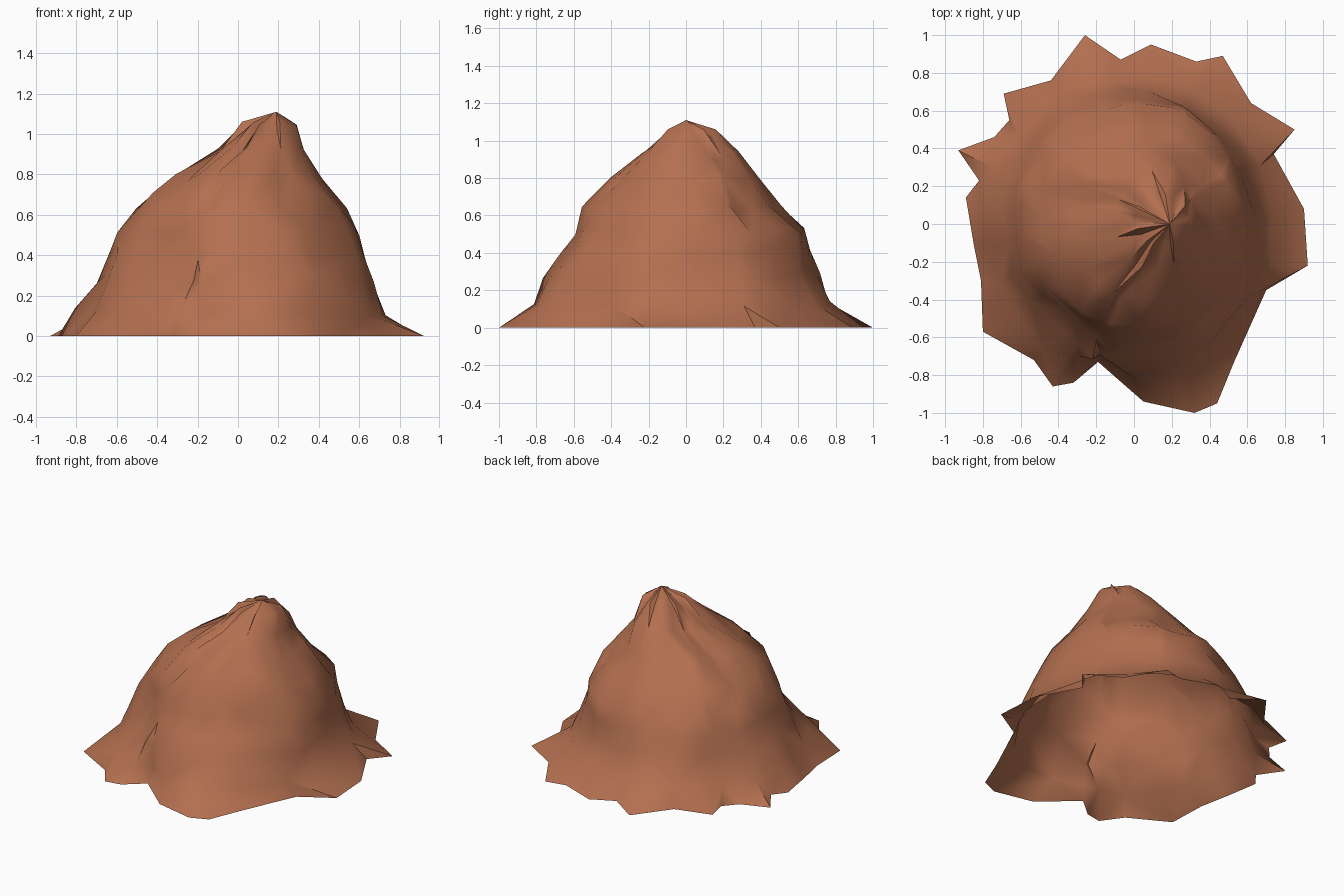
import bpy, math, random
from mathutils import Vector, noise

random.seed(4)
default = bpy.data.objects.get("Cube")
if default:
    bpy.data.objects.remove(default, do_unlink=True)

# Ragged outline on the ground, counter-clockwise
RIM = [(.92, -.22), (.9, .08), (.74, .37), (.85, .5), (.62, .64), (.47, .89), (.33, .86),
       (.09, .95), (-.07, .87), (-.26, 1), (-.44, .76), (-.69, .69), (-.66, .55), (-.74, .46),
       (-.93, .39), (-.82, .23), (-.89, .14), (-.85, -.1), (-.81, -.3), (-.8, -.57),
       (-.53, -.72), (-.43, -.86), (-.32, -.84), (-.19, -.73), (.05, -.94), (.32, -1),
       (.44, -.95), (.53, -.73), (.7, -.35)]

# Contours: height, right, left, front and back reach
LEVELS = [(.12, -.78, .74, -.8, .77), (.28, -.68, .67, -.76, .71), (.4, -.64, .64, -.67, .67),
          (.52, -.6, .6, -.59, .64), (.64, -.5, .53, -.55, .51), (.78, -.33, .42, -.4, .39),
          (.92, -.1, .33, -.24, .28), (1.04, .01, .29, -.11, .16)]
SUMMIT = Vector((.19, 0, 1.11))


def contour_point(rim, level):
    """Point on an oval contour in the direction of a rim point, roughened."""
    z, x0, x1, y0, y1 = level
    angle = math.atan2(rim[1], rim[0]) + random.uniform(-.04, .04)
    p = Vector(((x0 + x1) / 2 + (x1 - x0) / 2 * math.cos(angle),
                (y0 + y1) / 2 + (y1 - y0) / 2 * math.sin(angle)))
    # Lumps and gullies are strongest low on the slope
    lump = noise.noise(Vector((p.x, p.y, z)) * 4)
    p *= 1 + .09 * lump * (1.1 - z)
    # Hollow below the front right shoulder
    hollow = math.exp(-((angle + 2.3) / .3) ** 2 - ((z - .38) / .2) ** 2)
    p *= 1 - .12 * hollow
    # Keep the foot of the slope inside the outline
    limit = .95 * Vector(rim).length
    if p.length > limit:
        p *= limit / p.length
    return Vector((p.x, p.y, z + random.uniform(-.025, .025)))


# Open shell: stacked rings closed by a fan at the summit
rings = [[Vector((x, y, 0)) for x, y in RIM]]
rings += [[contour_point(r, level) for r in RIM] for level in LEVELS]
count = len(RIM)
verts = [v for ring in rings for v in ring] + [SUMMIT]
faces = []
for row in range(len(rings) - 1):
    for i in range(count):
        a, b = row * count + i, row * count + (i + 1) % count
        c, d = b + count, a + count
        faces += [(a, b, c), (a, c, d)] if (i + row) % 2 else [(a, b, d), (b, c, d)]
top = (len(rings) - 1) * count
faces += [(top + i, top + (i + 1) % count, len(verts) - 1) for i in range(count)]

# Pull out the pointed spur on the right shoulder
spur = Vector((-.42, -.18, .71))
nearest = min(range(len(verts)), key=lambda i: (verts[i] - spur).length)
verts[nearest] = spur

mesh = bpy.data.meshes.new("earth_mound")
mesh.from_pydata(verts, [], faces)
mound = bpy.data.objects.new("earth_mound", mesh)
bpy.context.collection.objects.link(mound)

# Clay colour
clay = bpy.data.materials.new("clay_brown")
clay.use_nodes = True
clay.diffuse_color = (.45, .16, .08, 1)
clay.node_tree.nodes["Principled BSDF"].inputs["Base Color"].default_value = clay.diffuse_color
mesh.materials.append(clay)

bpy.context.view_layer.objects.active = mound
mound.select_set(True)
bpy.ops.object.shade_smooth_by_angle(angle=math.radians(55))
